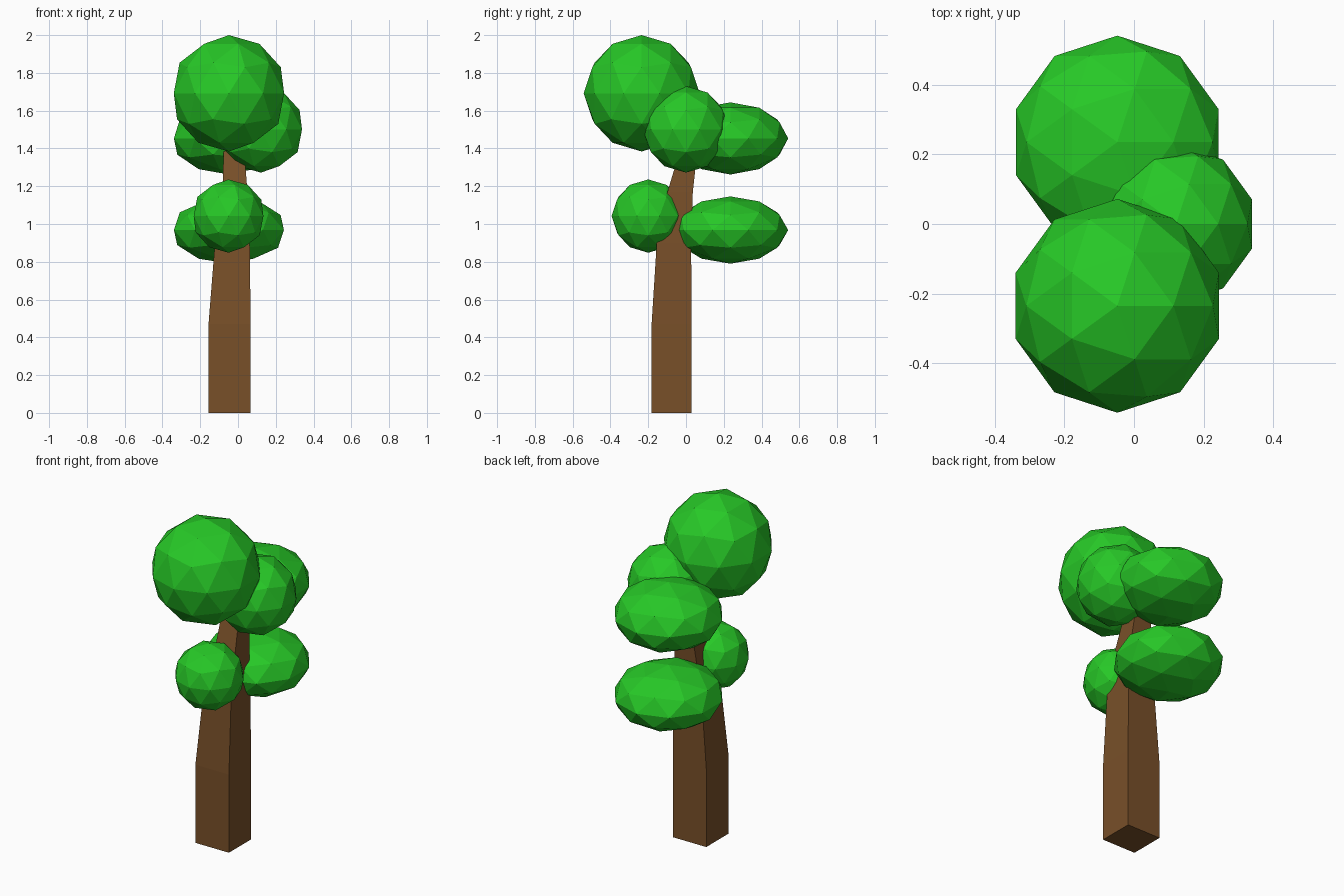
import bpy, bmesh

if "Cube" in bpy.data.objects:
    bpy.data.objects.remove(bpy.data.objects["Cube"])


def material(name, rgb):
    m = bpy.data.materials.new(name)
    m.diffuse_color = (*rgb, 1)
    m.use_nodes = True
    m.node_tree.nodes["Principled BSDF"].inputs["Base Color"].default_value = m.diffuse_color
    return m


leaf = material("leaf green", (0.02, 0.58, 0.02))
bark = material("bark brown", (0.19, 0.08, 0.022))


def add_object(name, bm, mat):
    bmesh.ops.recalc_face_normals(bm, faces=bm.faces)
    mesh = bpy.data.meshes.new(name)
    bm.to_mesh(mesh)
    bm.free()
    mesh.materials.append(mat)
    obj = bpy.data.objects.new(name, mesh)
    bpy.context.collection.objects.link(obj)
    return obj


# Trunk: square sections (height, x range, y range) joined into a tapering, leaning loft
sections = [
    (0.00, -0.156, 0.067, -0.182, 0.030),
    (0.47, -0.156, 0.067, -0.182, 0.030),
    (0.90, -0.122, 0.062, -0.155, 0.027),
    (1.17, -0.082, 0.050, -0.098, 0.036),
    (1.43, -0.075, 0.030, -0.020, 0.065),
]
bm = bmesh.new()
rings = [[bm.verts.new(p) for p in ((x0, y0, z), (x1, y0, z), (x1, y1, z), (x0, y1, z))]
         for z, x0, x1, y0, y1 in sections]
for low, high in zip(rings, rings[1:]):
    for i in range(4):
        j = (i + 1) % 4
        bm.faces.new((low[i], low[j], high[j], high[i]))
bm.faces.new(rings[0])
bm.faces.new(rings[-1])
add_object("trunk", bm, bark)

# Foliage: faceted balls, some flattened (name, centre, radius, half height)
clumps = [
    ("foliage_top", (-0.048, -0.235, 1.692), 0.307, 0.308),
    ("foliage_upper_back", (-0.048, 0.235, 1.453), 0.306, 0.191),
    ("foliage_upper_right", (0.121, 0, 1.501), 0.229, 0.229),
    ("foliage_lower_back", (-0.048, 0.235, 0.968), 0.306, 0.178),
    ("foliage_lower_front", (-0.050, -0.200, 1.042), 0.194, 0.194),
]
for name, centre, radius, half_height in clumps:
    bm = bmesh.new()
    bmesh.ops.create_icosphere(bm, subdivisions=2, radius=1)
    bmesh.ops.scale(bm, vec=(radius, radius, half_height), verts=bm.verts)
    bmesh.ops.translate(bm, vec=centre, verts=bm.verts)
    add_object(name, bm, leaf)
